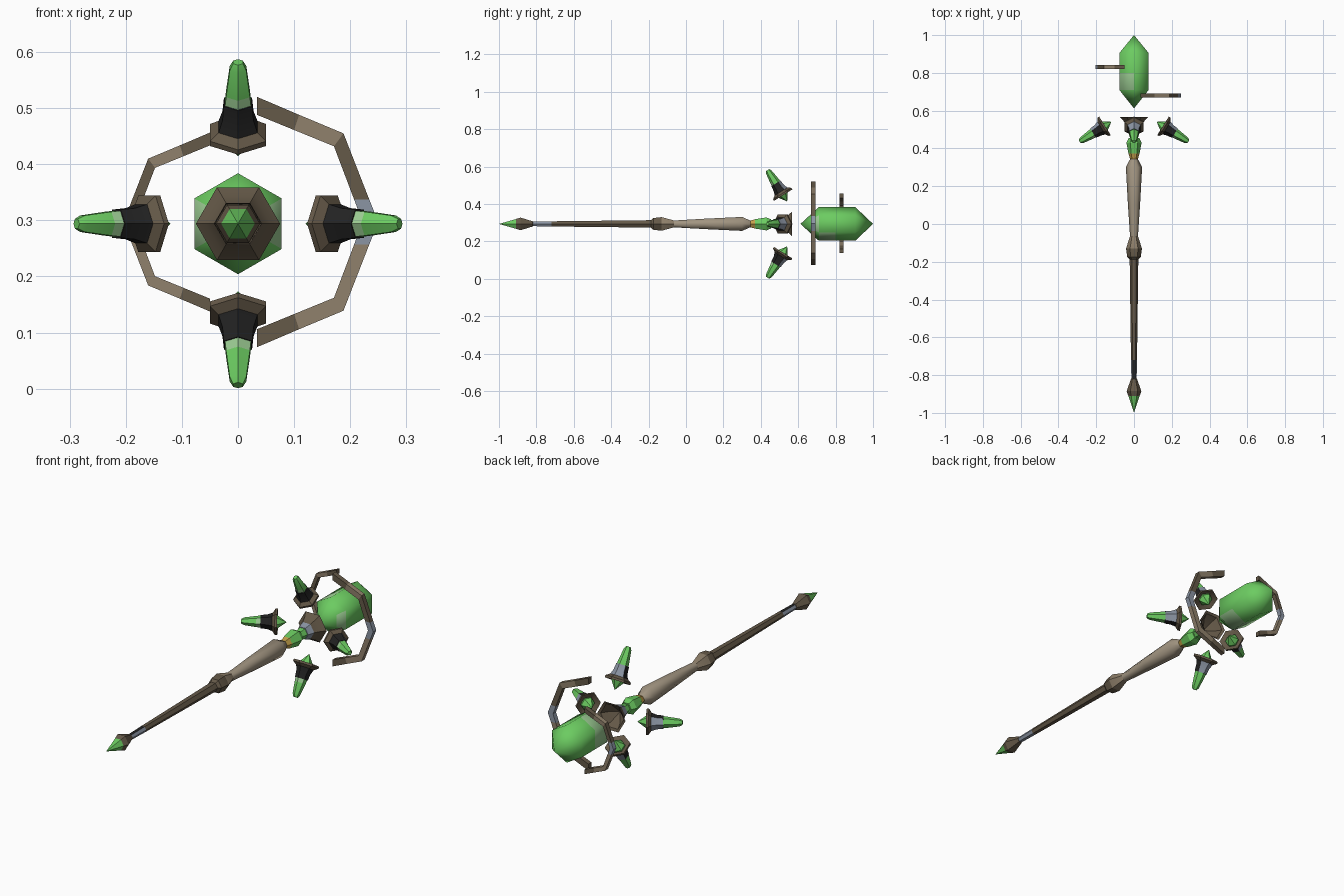
import bpy, bmesh
from math import radians, pi
from mathutils import Matrix, Vector

cube = bpy.data.objects.get("Cube")
if cube:
    bpy.data.objects.remove(cube)

AXIS_Z = 0.294


def material(name, rgb):
    m = bpy.data.materials.new(name)
    m.use_nodes = True
    m.diffuse_color = (*rgb, 1)
    m.node_tree.nodes["Principled BSDF"].inputs["Base Color"].default_value = (*rgb, 1)
    return m


PALETTE = [
    material("green", (0.15, 0.6, 0.12)),
    material("pale_green", (0.33, 0.6, 0.29)),
    material("tan", (0.28, 0.22, 0.15)),
    material("brown", (0.13, 0.1, 0.065)),
    material("black", (0.016, 0.016, 0.016)),
    material("steel", (0.26, 0.3, 0.37)),
    material("gold", (0.55, 0.35, 0.07)),
    material("light_tan", (0.36, 0.3, 0.22)),
]
GREEN, PALE, TAN, BROWN, BLACK, STEEL, GOLD, LIGHT = range(8)


def finish(name, bm, angle, recolour=None):
    """Turn a bmesh into an object, with an optional colour rule on its faces."""
    bmesh.ops.remove_doubles(bm, verts=bm.verts, dist=0.0001)
    bmesh.ops.recalc_face_normals(bm, faces=bm.faces)
    if recolour:
        for f in bm.faces:
            f.material_index = recolour(f)
    mesh = bpy.data.meshes.new(name)
    bm.to_mesh(mesh)
    bm.free()
    for m in PALETTE:
        mesh.materials.append(m)
    mesh.shade_smooth()
    mesh.set_sharp_from_angle(angle=radians(angle))
    bpy.context.collection.objects.link(bpy.data.objects.new(name, mesh))


def turned(name, profile, colours, matrix, phase=0, angle=30, recolour=None):
    """Six-sided turned part; profile is (distance along axis, radius)."""
    bm = bmesh.new()
    rings = []
    for t, r in profile:
        rings.append([bm.verts.new(matrix @ Matrix.Rotation(phase + k * pi / 3, 4, 'Z')
                                   @ Vector((r, 0, t))) for k in range(6)])
    for a, b, c in zip(rings, rings[1:], colours):
        for k in range(6):
            n = (k + 1) % 6
            bm.faces.new((a[k], a[n], b[n], b[k])).material_index = c
    finish(name, bm, angle, recolour)


ALONG = Matrix.Translation((0, 0, AXIS_Z)) @ Matrix.Rotation(-pi / 2, 4, 'X')


# Shaft, knob and pommel
def grip_rule(f):
    if f.material_index == STEEL and f.normal.z > 0.8:
        return BLACK
    return f.material_index


turned("pommel_crystal", [(-1, 0), (-0.9, 0.033), (-0.88, 0)], [GREEN, GREEN], ALONG)
turned("pommel_socket", [(-0.91, 0.03), (-0.885, 0.039), (-0.82, 0.016), (-0.81, 0)],
       [BROWN] * 3, ALONG)
turned("lower_shaft", [(-0.82, 0.014), (-0.72, 0.016), (-0.18, 0.023)],
       [STEEL, BROWN], ALONG, recolour=grip_rule)
turned("knob", [(-0.19, 0.02), (-0.175, 0.036), (-0.13, 0.042), (-0.06, 0.02)],
       [BROWN, BROWN, TAN], ALONG)
turned("upper_shaft", [(-0.08, 0.02), (0.1, 0.032), (0.3, 0.043), (0.345, 0.02), (0.345, 0)],
       [LIGHT] * 4, ALONG, angle=65)
turned("neck_band", [(0.335, 0.018), (0.375, 0.03), (0.375, 0)], [GOLD] * 2, ALONG)
turned("neck_crystal", [(0.37, 0.029), (0.43, 0.04), (0.455, 0.028), (0.455, 0)],
       [GREEN] * 3, ALONG)

# Open cup below the large crystal, on a small crystal stem
turned("cup_stem", [(0.435, 0), (0.435, 0.018), (0.49, 0.028)], [GREEN] * 2, ALONG)
turned("cup", [(0.488, 0.026), (0.488, 0.031), (0.52, 0.041), (0.55, 0.058),
               (0.566, 0.075), (0.56, 0.062), (0.53, 0.042), (0.5, 0)],
       [STEEL, STEEL, BROWN, BROWN, BROWN, BROWN, BROWN], ALONG)


# Large crystal, with pale patches towards its lower end
def crystal_rule(f):
    y, n = f.calc_center_median().y, f.normal
    right_patch = n.x < -0.2 and 0.71 < y < 0.79
    under_patch = n.x > 0.2 and n.z < -0.3 and 0.71 < y < 0.79
    shoulder = abs(n.x) > 0.6 and 0.68 < y < 0.71
    return PALE if right_patch or under_patch or shoulder else GREEN


turned("large_crystal", [(0.612, 0), (0.675, 0.058), (0.71, 0.09), (0.8, 0.09), (0.905, 0.09),
                         (1, 0)],
       [GREEN] * 5, ALONG, phase=pi / 6, angle=65, recolour=crystal_rule)


# Four tilted shards around the cup
def bell_rule(f):
    if f.material_index == BLACK and f.normal.y > 0.2:
        return STEEL
    return f.material_index


def shard_rule(f):
    if f.material_index == PALE and f.normal.y > -0.3:
        return GREEN
    return f.material_index


for k, side in enumerate(("top", "left", "bottom", "right")):
    place = (Matrix.Translation((0, 0, AXIS_Z)) @ Matrix.Rotation(k * pi / 2, 4, 'Y')
             @ Matrix.Translation((0, 0.541, 0.12)) @ Matrix.Rotation(radians(32), 4, 'X'))
    turned(side + "_shard_crystal",
           [(0, 0), (0.045, 0.032), (0.11, 0.027), (0.132, 0.0245), (0.185, 0.017),
            (0.198, 0.01), (0.198, 0)],
           [GREEN, GREEN, PALE, GREEN, GREEN, GREEN], place, phase=pi / 6, recolour=shard_rule)
    turned(side + "_shard_bell",
           [(0.114, 0.026), (0.114, 0.029), (0.085, 0.032), (0.062, 0.04), (0.05, 0.058),
            (0.04, 0.058), (0.055, 0.028)],
           [BLACK, BLACK, BLACK, BROWN, BROWN, BROWN], place, phase=pi / 6, recolour=bell_rule)


# Two broken half rings around the large crystal
def half_ring(name, x0, scale, y0, y1):
    outer = [(0, 0.223), (0.075, 0.191), (0.154, 0.158), (0.2, 0.04), (0.216, 0)]
    inner = [(0, 0.191), (0.066, 0.164), (0.137, 0.135), (0.173, 0.04), (0.188, 0)]
    outer += [(x, -z) for x, z in outer[-2::-1]]
    inner += [(x, -z) for x, z in inner[-2::-1]]
    colours = [BROWN, TAN, BROWN, STEEL, STEEL, TAN, TAN, BROWN]
    bm = bmesh.new()
    sections = []
    for o, i in zip(outer, inner):
        corners = [(o, y0), (o, y1), (i, y1), (i, y0)]
        sections.append([bm.verts.new((x0 + scale * p[0], y, AXIS_Z + 0.003 + abs(scale) * p[1]))
                         for p, y in corners])
    for a, b, c in zip(sections, sections[1:], colours):
        for k in range(4):
            n = (k + 1) % 4
            bm.faces.new((a[k], a[n], b[n], b[k])).material_index = c
    for end in (sections[0], sections[-1]):
        bm.faces.new(end).material_index = BROWN
    finish(name, bm, 20)


half_ring("left_half_ring", 0.034, 1, 0.669, 0.692)
half_ring("right_half_ring", -0.05, -0.715, 0.82, 0.842)
